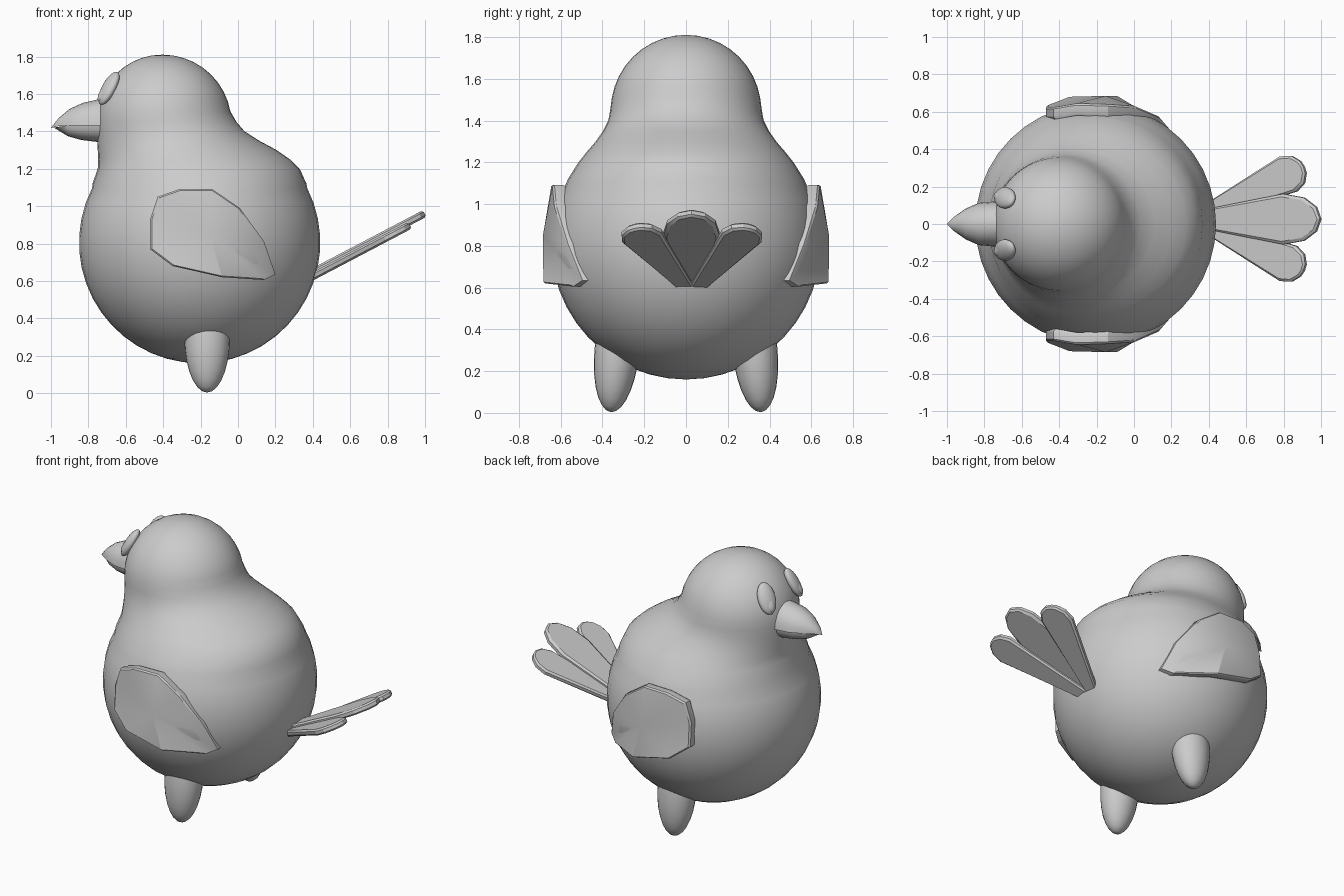
import bpy, bmesh, math
from mathutils import Vector, Matrix

if "Cube" in bpy.data.objects:
    bpy.data.objects.remove(bpy.data.objects["Cube"])


def finish(bm, name, angle=40):
    bmesh.ops.recalc_face_normals(bm, faces=bm.faces[:])
    me = bpy.data.meshes.new(name)
    bm.to_mesh(me)
    bm.free()
    ob = bpy.data.objects.new(name, me)
    bpy.context.collection.objects.link(ob)
    bpy.ops.object.select_all(action='DESELECT')
    ob.select_set(True)
    bpy.context.view_layer.objects.active = ob
    bpy.ops.object.shade_smooth_by_angle(angle=math.radians(angle))
    return ob


def loft(bm, rings):
    # rings of equal length; a ring of one point closes to a tip
    vs = [[bm.verts.new(p) for p in r] for r in rings]
    for a, b in zip(vs, vs[1:]):
        n = max(len(a), len(b))
        for i in range(n):
            j = (i + 1) % n
            if len(a) == 1:
                bm.faces.new((a[0], b[j], b[i]))
            elif len(b) == 1:
                bm.faces.new((a[i], a[j], b[0]))
            else:
                bm.faces.new((a[i], a[j], b[j], b[i]))
    for ring in (vs[0], vs[-1]):
        if len(ring) > 2:
            bm.faces.new(ring)


def ellipsoid(name, loc, size, rot, seg=24):
    bm = bmesh.new()
    bmesh.ops.create_uvsphere(bm, u_segments=seg, v_segments=seg // 2 + 2, radius=1)
    bm.transform(Matrix.Translation(loc) @ rot.to_4x4() @ Matrix.Diagonal((*size, 1)))
    return finish(bm, name)


# Body and head: round belly, blended neck, round head
R, r = 0.645, 0.36
stack = []
for i in range(1, 16):
    a = -math.pi / 2 + i * math.radians(7.8)
    w = R * math.cos(a)
    stack.append((0.805 + R * math.sin(a), -0.205, w, w))
stack += [(1.12, -0.206, 0.572, 0.565), (1.2, -0.21, 0.54, 0.515), (1.25, -0.235, 0.513, 0.475),
          (1.3, -0.272, 0.478, 0.432), (1.35, -0.32, 0.433, 0.397), (1.4, -0.36, 0.395, 0.372),
          (1.45, -0.382, 0.374, 0.363)]
for i in range(1, 10):
    a = math.radians(9 * i)
    stack.append((1.45 + r * math.sin(a), -0.395 - 0.001 * i, r * math.cos(a), r * math.cos(a)))
stack = [s for k, s in enumerate(stack) if k == 0 or s[0] > stack[k - 1][0]]
N = 40
rings = [[(-0.205, 0, 0.16)]]
for z, cx, rx, ry in stack:
    rings.append([(cx + rx * math.cos(t * math.tau / N), ry * math.sin(t * math.tau / N), z)
                  for t in range(N)])
rings.append([(-0.404, 0, 1.81)])
bm = bmesh.new()
loft(bm, rings)
finish(bm, "body")


# Beak: half-elliptical sections, upper and lower
def beak(name, sections, tip):
    rings = []
    for x, z0, h, w in sections:
        rings.append([(x, w * math.cos(k * math.pi / 10), z0 + h * math.sin(k * math.pi / 10))
                      for k in range(11)])
    rings.append([tip])
    bm = bmesh.new()
    loft(bm, rings)
    finish(bm, name)


beak("upper_beak", [(-0.62, 1.43, 0.145, 0.12), (-0.75, 1.43, 0.14, 0.12), (-0.83, 1.432, 0.12, 0.113),
                    (-0.9, 1.432, 0.088, 0.082), (-0.96, 1.428, 0.042, 0.04)], (-1.0, 0, 1.418))
beak("lower_beak", [(-0.62, 1.431, -0.09, 0.11), (-0.75, 1.431, -0.088, 0.11),
                    (-0.84, 1.432, -0.078, 0.098), (-0.91, 1.432, -0.058, 0.068)], (-0.985, 0, 1.42))

# Eyes, pupils and legs on both sides
for s, side in ((1, "left"), (-1, "right")):
    n = Vector((-0.29, 0.14 * s, 0.18)).normalized()
    rot = n.to_track_quat('Z', 'Y').to_matrix()
    up = rot @ Vector((0, 1, 0))
    c = Vector((-0.69, 0.14 * s, 1.63))
    ellipsoid(side + "_eye", c, (0.058, 0.1, 0.033), rot)
    ellipsoid(side + "_pupil", c - up * 0.04 + n * 0.018 + Vector((0, -0.008 * s, 0)),
              (0.028, 0.05, 0.018), rot, 16)
    ellipsoid(side + "_leg", Vector((-0.165, 0.33 * s, 0.302)), (0.122, 0.108, 0.3),
              Matrix.Rotation(0.1 * s, 3, 'X'))

# Wings: curved plates hugging the body
outline = [(-.47, .77, .635), (-.47, .93, .625), (-.43, 1.05, .625), (-.31, 1.092, .645),
           (-.14, 1.092, .64), (.01, .99, .63), (.14, .81, .575), (.2, .635, .505),
           (.14, .605, .55), (-.085, .62, .683), (-.35, .68, .68)]
for s, side in ((1, "left"), (-1, "right")):
    bm = bmesh.new()
    ctr = Vector((-0.15, 0.685, 0.85))
    pts = [Vector((x, y, z)) for x, z, y in outline]

    def ring(f, dy):
        return [((p.x - ctr.x) * f + ctr.x, (p.y + dy) * s, (p.z - ctr.z) * f + ctr.z) for p in pts]
    loft(bm, [[(ctr.x, 0.6 * s, ctr.z)], ring(0.97, -0.065), ring(1, -0.05), ring(1, -0.01),
              ring(0.97, 0), [(ctr.x, ctr.y * s, ctr.z)]])
    finish(bm, side + "_wing", 30)


# Tail: three fanned feathers sloping upward
def feather(name, half, base_y, ang, dz):
    loop = half + [(u, -v) for u, v in reversed(half) if v > 0]
    ca, sa = math.cos(ang), math.sin(ang)

    def ring(f, h):
        out = []
        for u, v in loop:
            u, v = (u - 0.3) * (1 - (1 - f) * 0.3) + 0.3, v * f
            x, y = 0.42 + u * ca - v * sa, base_y + u * sa + v * ca
            out.append((x - h * 0.47, y, 0.647 + (x - 0.42) * 0.525 + h * 0.88 + dz))
        return out
    bm = bmesh.new()
    loft(bm, [ring(0.88, -0.02), ring(1, -0.01), ring(1, 0.01), ring(0.88, 0.02)])
    finish(bm, name, 25)


feather("middle_tail_feather", [(-0.1, 0.04), (0.38, 0.135), (0.49, 0.115), (0.555, 0.065), (0.578, 0)],
        0.026, 0, 0.01)
for s, side in ((1, "left"), (-1, "right")):
    feather(side + "_tail_feather", [(-0.1, 0.03), (0.45, 0.103), (0.505, 0.08), (0.535, 0.035), (0.54, 0)],
            0.028 + 0.05 * s, math.radians(25) * s, -0.012)
